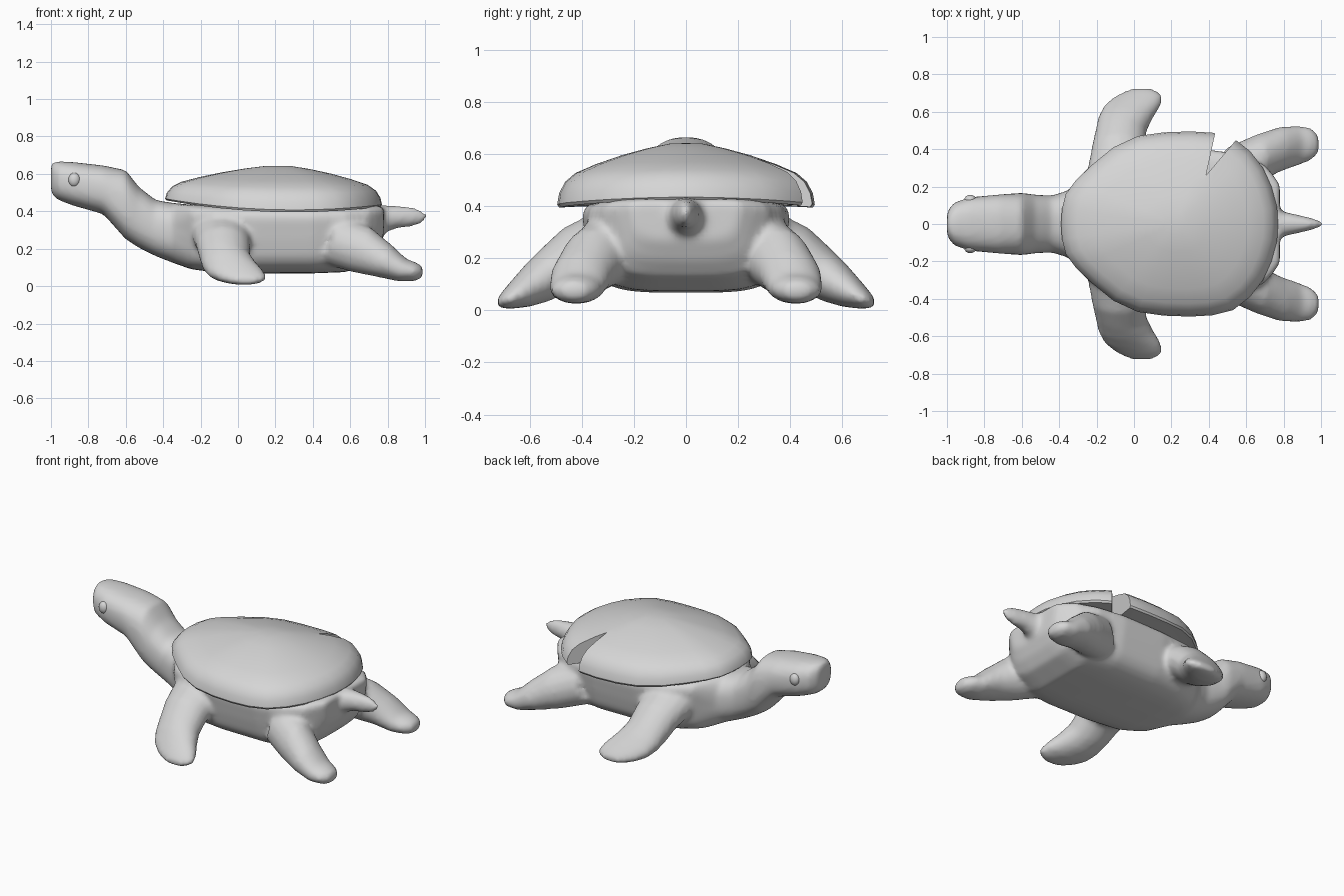
import bpy, bmesh
from math import cos, sin, pi, copysign
from mathutils import Vector

cube = bpy.data.objects.get("Cube")
if cube:
    bpy.data.objects.remove(cube, do_unlink=True)

GREY = (0.67, 0.67, 0.67, 1.0)
mat = bpy.data.materials.new("plain grey")
mat.use_nodes = True
mat.diffuse_color = GREY
mat.node_tree.nodes["Principled BSDF"].inputs["Base Color"].default_value = GREY


def finish(bm, name):
    bmesh.ops.recalc_face_normals(bm, faces=bm.faces)
    mesh = bpy.data.meshes.new(name)
    bm.to_mesh(mesh)
    bm.free()
    obj = bpy.data.objects.new(name, mesh)
    bpy.context.collection.objects.link(obj)
    mesh.materials.append(mat)
    return obj


def activate(obj):
    bpy.ops.object.select_all(action='DESELECT')
    obj.select_set(True)
    bpy.context.view_layer.objects.active = obj


def skin_rings(bm, rings):
    """Bridge rings of points into a closed tube."""
    loops = [[bm.verts.new(p) for p in ring] for ring in rings]
    n = len(loops[0])
    for a, b in zip(loops, loops[1:]):
        for i in range(n):
            j = (i + 1) % n
            bm.faces.new((a[i], a[j], b[j], b[i]))
    bm.faces.new(loops[0])
    bm.faces.new(loops[-1])


def limb(bm, stations, side, across):
    """Tube of flattened ovals: x, y, z, half width, half thickness."""
    pts = [Vector((x, y * side, z)) for x, y, z, w, t in stations]
    rings = []
    for i, p in enumerate(pts):
        tangent = pts[min(i + 1, len(pts) - 1)] - pts[max(i - 1, 0)]
        up = across.cross(tangent).normalized()
        w, t = stations[i][3:]
        rings.append([p + across * w * cos(k * pi / 8) + up * t * sin(k * pi / 8)
                      for k in range(16)])
    skin_rings(bm, rings)


# Body, neck and head: x, half width, bottom, top
TRUNK = [(-1.0, .05, .51, .645), (-.99, .08, .485, .66), (-.96, .115, .46, .667),
         (-.88, .143, .43, .663), (-.72, .158, .385, .645), (-.6, .167, .25, .62),
         (-.53, .157, .205, .53), (-.44, .152, .16, .46), (-.35, .18, .125, .445),
         (-.25, .285, .09, .435), (-.12, .35, .073, .43), (.1, .375, .068, .425),
         (.4, .38, .068, .425), (.58, .355, .075, .425), (.7, .3, .13, .43),
         (.745, .25, .19, .43), (.78, .2, .27, .425)]


def rounded(v, power):
    return copysign(abs(v) ** power, v)


bm = bmesh.new()
rings = []
for x, w, lo, hi in TRUNK:
    in_shell = x > -.3
    ring = []
    for k in range(32):
        c, s = cos(k * pi / 16), sin(k * pi / 16)
        power = 0.8 if not in_shell else 0.3 if s > 0 else 0.5
        c, s = rounded(c, power), rounded(s, power)
        flare = 1 + .09 * s if in_shell else 1
        ring.append((x, w * c * flare, (lo + hi) / 2 + s * (hi - lo) / 2))
    rings.append(ring)
skin_rings(bm, rings)

# Flippers and hind legs on both sides
FLIPPER = [(-.08, .28, .28, .17, .12), (-.08, .42, .22, .145, .11),
           (-.07, .5, .155, .137, .1), (-.045, .57, .107, .147, .085),
           (-.01, .63, .07, .152, .064), (.025, .68, .044, .13, .042),
           (.04, .71, .03, .09, .026), (.045, .724, .026, .055, .012)]
HIND_LEG = [(.5, .27, .25, .14, .14), (.66, .35, .195, .13, .13),
            (.78, .4, .135, .12, .095), (.88, .42, .085, .107, .064),
            (.95, .427, .076, .086, .05), (.988, .425, .075, .045, .03)]
ALONG_X, ALONG_Y = Vector((1, 0, 0)), Vector((0, 1, 0))
for side in (1, -1):
    limb(bm, FLIPPER, side, ALONG_X)
    limb(bm, HIND_LEG, side, ALONG_Y)

# Tail
limb(bm, [(.6, 0, .35, .09, .09), (.76, 0, .355, .078, .078), (.84, 0, .37, .058, .062),
          (.92, 0, .37, .04, .053), (.97, 0, .37, .026, .042),
          (1.008, 0, .37, .01, .015)], 1, ALONG_Y)

# Fuse everything into one soft skin
body = finish(bm, "body")
remesh = body.modifiers.new("fuse", 'REMESH')
remesh.mode = 'VOXEL'
remesh.voxel_size = 0.016
remesh.use_smooth_shade = True
soften = body.modifiers.new("soften", 'SMOOTH')
soften.factor = 0.5
soften.iterations = 6

# Shell: outline scaled toward the peak, raised by a dome profile
OUTLINE = [(-.39, 0), (-.385, .08), (-.365, .16), (-.31, .235), (-.22, .32), (-.11, .41),
           (.02, .47), (.16, .49), (.3, .495), (.42, .488), (.53, .46), (.62, .39),
           (.69, .3), (.735, .2), (.765, .09), (.77, 0)]
outline = OUTLINE + [(x, -y) for x, y in OUTLINE[-2:0:-1]]
DOME = [(.8, .0), (.985, -.02), (1, .03), (.985, .2), (.94, .38), (.86, .52), (.7, .66),
        (.5, .8), (.3, .91), (.12, .985)]
PEAK_X, PEAK_Z = .22, .645


def shell_point(x, y, scale, height):
    rim = .4 + .13 * (x - .3) ** 2
    return (PEAK_X + (x - PEAK_X) * scale, y * scale, rim + (PEAK_Z - rim) * height)


bm = bmesh.new()
skin_rings(bm, [[shell_point(x, y, s, h) for x, y in outline] for s, h in DOME])
bmesh.ops.triangulate(bm, faces=[f for f in bm.faces if len(f.verts) > 4])
shell = finish(bm, "shell")

# Wedge-shaped crack in the shell edge
bm = bmesh.new()
wedge = [(.385, .26), (.45, .56), (.64, .56)]
skin_rings(bm, [[(x, y, z) for x, y in wedge] for z in (.3, .8)])
cutter = finish(bm, "crack_cutter")
cutter.hide_render = True
cut = shell.modifiers.new("crack", 'BOOLEAN')
cut.operation = 'DIFFERENCE'
cut.solver = 'EXACT'
cut.object = cutter
activate(shell)
bpy.ops.object.modifier_apply(modifier="crack")
bpy.data.objects.remove(cutter, do_unlink=True)
bpy.ops.object.shade_smooth_by_angle(angle=0.7)

# Eyes
for side, name in ((1, "eye_far"), (-1, "eye_near")):
    bm = bmesh.new()
    bmesh.ops.create_uvsphere(bm, u_segments=16, v_segments=10, radius=1)
    for v in bm.verts:
        v.co = Vector((v.co.x * .032, v.co.y * .026, v.co.z * .038)) + \
            Vector((-.875, side * .13, .568))
    eye = finish(bm, name)
    activate(eye)
    bpy.ops.object.shade_smooth_by_angle(angle=1.0)
